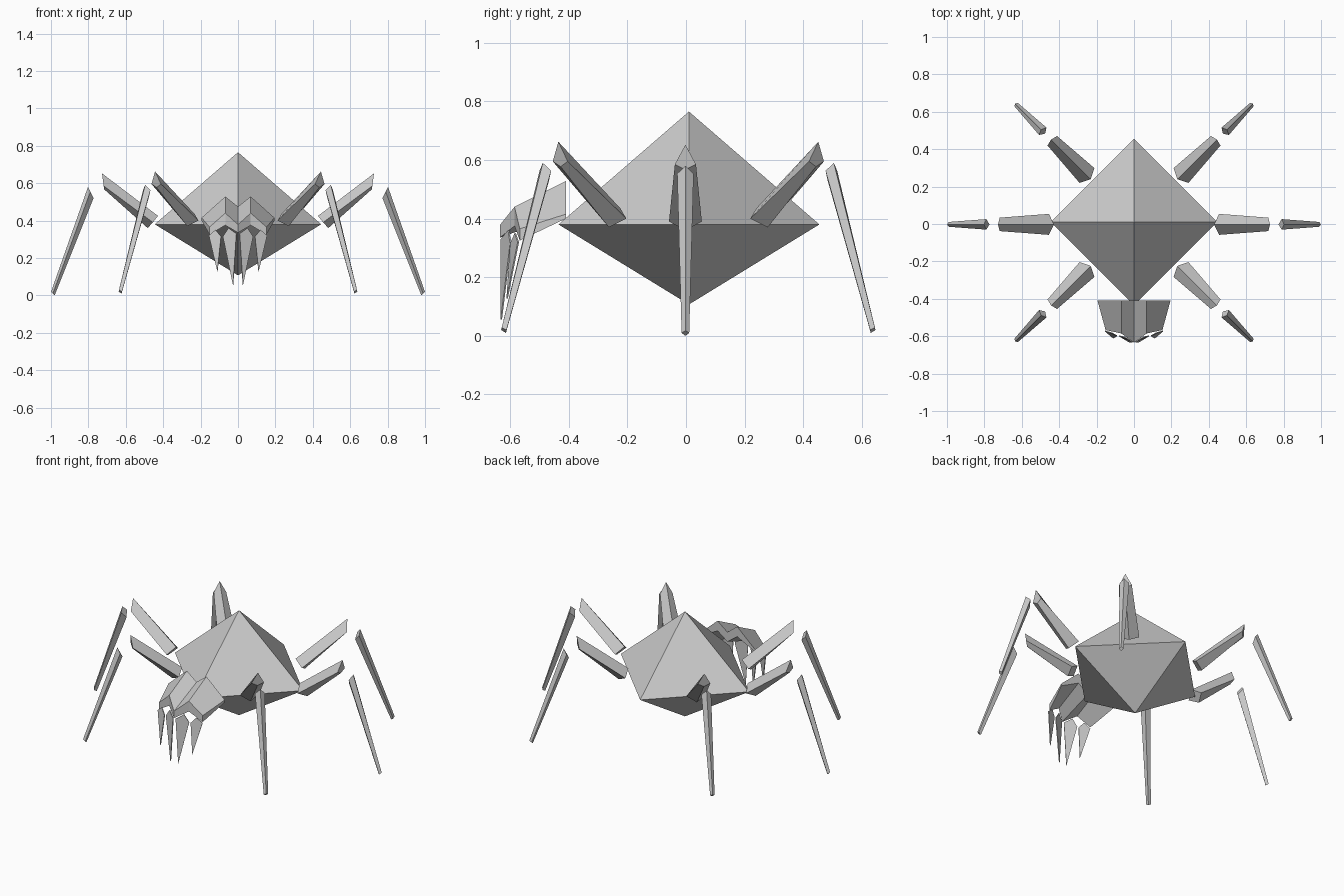
import bpy, math
from mathutils import Matrix, Vector

if "Cube" in bpy.data.objects:
    bpy.data.objects.remove(bpy.data.objects["Cube"])


def make(name, verts, faces):
    me = bpy.data.meshes.new(name)
    me.from_pydata(verts, [], faces)
    ob = bpy.data.objects.new(name, me)
    bpy.context.collection.objects.link(ob)
    return ob


# Tapered strut with kite-shaped ends; each end is top, side, bottom in (radius, z) plus half width
def strut(name, ends, angle, shift, lift, cy):
    rot = Matrix.Translation((0, cy, 0)) @ Matrix.Rotation(angle, 4, 'Z') @ Matrix.Translation((shift, 0, lift))
    verts = []
    for top, side, bottom, w in ends:
        ring = [(top[0], 0, top[1]), (side[0], w, side[1]),
                (bottom[0], 0, bottom[1]), (side[0], -w, side[1])]
        verts += [rot @ Vector(p) for p in ring]
    faces = [(0, 1, 2, 3), (7, 6, 5, 4)]
    faces += [(i, i + 4, (i + 1) % 4 + 4, (i + 1) % 4) for i in range(4)]
    return make(name, verts, faces)


# Octahedral body
cy, r = 0.01, 0.445
body = [(r, cy, .38), (0, cy + r, .38), (-r, cy, .38), (0, cy - r, .38), (0, cy, .765), (0, cy, .107)]
make("body", body, [f for i in range(4) for f in ((i, (i + 1) % 4, 4), ((i + 1) % 4, i, 5))])

# Six legs, each an upper and a lower strut
upper = [((.428, .425), (.455, .39), (.483, .36), .056),
         ((.727, .652), (.718, .585), (.716, .567), .036)]
lower = [((.802, .58), (.79, .553), (.772, .52), .028),
         ((1.0, .018), (.99, .01), (.98, .0), .013)]
for label, deg in (("right", 0), ("back_right", 45), ("back_left", 135),
                   ("left", 180), ("front_left", 225), ("front_right", 315)):
    diagonal = deg % 90 != 0
    shift, lift, y = (-.1, .01, .008) if diagonal else (0, 0, -.002)
    a = math.radians(deg)
    strut(label + "_upper_leg", upper, a, shift, lift, y)
    strut(label + "_lower_leg", lower, a, shift, lift, y)

# Folded head plate: M-shaped profile at back and front, (x, y, top z, bottom z)
back = [(.195, -.41, .415, .40), (.068, -.41, .528, .465), (0, -.41, .475, .415)]
front = [(.152, -.567, .365, .325), (.068, -.585, .44, .375), (0, -.635, .378, .335)]
verts = []
for prof in (back, front):
    full = prof + [(-x, y, t, b) for x, y, t, b in reversed(prof[:-1])]
    verts += [(x, y, t) for x, y, t, b in full] + [(x, y, b) for x, y, t, b in full]
faces = []
for i in range(4):
    faces += [(i, i + 1, i + 11, i + 10), (i + 6, i + 5, i + 15, i + 16),
              (i + 1, i, i + 5, i + 6), (i + 10, i + 11, i + 16, i + 15)]
faces += [(0, 10, 15, 5), (4, 9, 19, 14)]
make("head_plate", verts, faces)

# Four flat hanging fangs
outer = [(.155, -.572, .32), (.12, -.582, .35), (.09, -.598, .315), (.11, -.61, .128)]
inner = [(.08, -.598, .315), (.05, -.605, .36), (.008, -.63, .33), (.026, -.63, .055)]
for s, side in ((1, "right"), (-1, "left")):
    for label, pts in (("outer", outer), ("inner", inner)):
        fang = make(f"{side}_{label}_fang", [(s * x, y, z) for x, y, z in pts], [(0, 1, 2, 3)])
        mod = fang.modifiers.new("thickness", 'SOLIDIFY')
        mod.thickness, mod.offset = .005, 0
